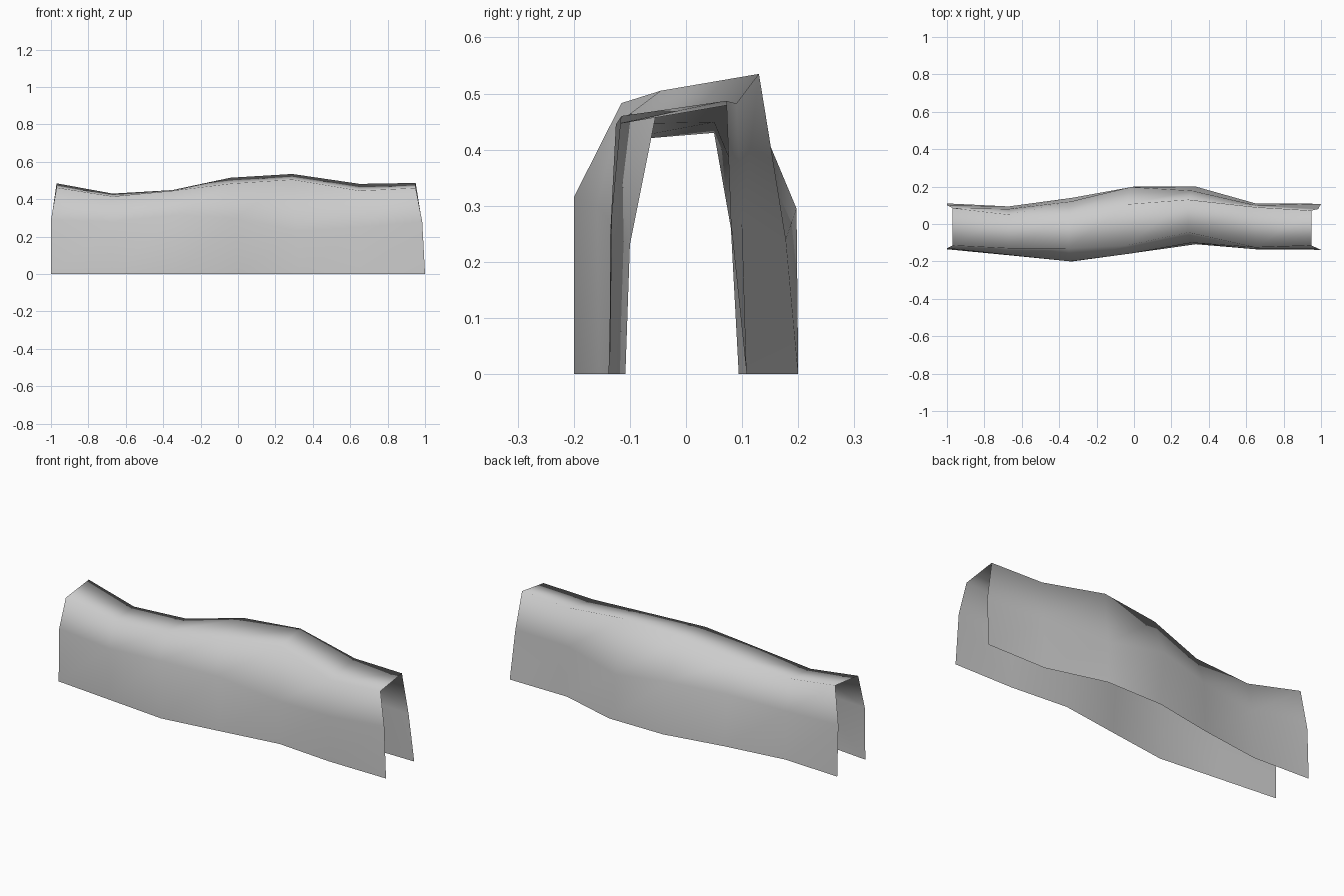
import bpy
import bmesh

if "Cube" in bpy.data.objects:
    bpy.data.objects.remove(bpy.data.objects["Cube"], do_unlink=True)

# One flat grey for the whole sheet
grey = bpy.data.materials.new("light grey")
grey.use_nodes = True
colour = (0.6, 0.6, 0.6, 1)
grey.diffuse_color = colour
grey.node_tree.nodes["Principled BSDF"].inputs["Base Color"].default_value = colour

# Arch stations along the length: x of foot, shoulder and crown,
# then (y, z) of shoulder and crown on each side, and y of each foot
stations = [
    # x foot, mid, top   front foot, mid, crown               back crown, mid, foot
    ((-1, -1, -.97), -.135, (-.13, .29), (-.115, .462), (.085, .485), (.1, .28), .11),
    ((-.67, -.67, -.67), -.167, (-.165, .28), (-.13, .415), (.05, .43), (.08, .26), .094),
    ((-.33, -.34, -.35), -.2, (-.2, .315), (-.13, .445), (.05, .449), (.12, .28), .14),
    ((0, -.02, -.04), -.155, (-.158, .3), (-.115, .483), (.105, .515), (.197, .295), .2),
    ((.33, .31, .29), -.108, (-.1, .23), (-.045, .505), (.13, .535), (.178, .24), .2),
    ((.65, .65, .65), -.135, (-.135, .25), (-.125, .445), (.09, .482), (.1, .27), .11),
    ((1, .985, .95), -.138, (-.132, .28), (-.115, .46), (.072, .487), (.08, .27), .108),
]

# Loft the open arch through the stations
bm = bmesh.new()
rows = []
for (foot, mid, top), front, fm, fc, bc, bk, back in stations:
    arch = [(foot, front, 0), (mid, *fm), (top, *fc),
            (top, *bc), (mid, *bk), (foot, back, 0)]
    rows.append([bm.verts.new(p) for p in arch])
for a, b in zip(rows, rows[1:]):
    for i in range(len(a) - 1):
        face = bm.faces.new((a[i], b[i], b[i + 1], a[i + 1]))
        face.smooth = True

mesh = bpy.data.meshes.new("arched_sheet")
bm.to_mesh(mesh)
bm.free()
mesh.materials.append(grey)
sheet = bpy.data.objects.new("arched_sheet", mesh)
bpy.context.collection.objects.link(sheet)
